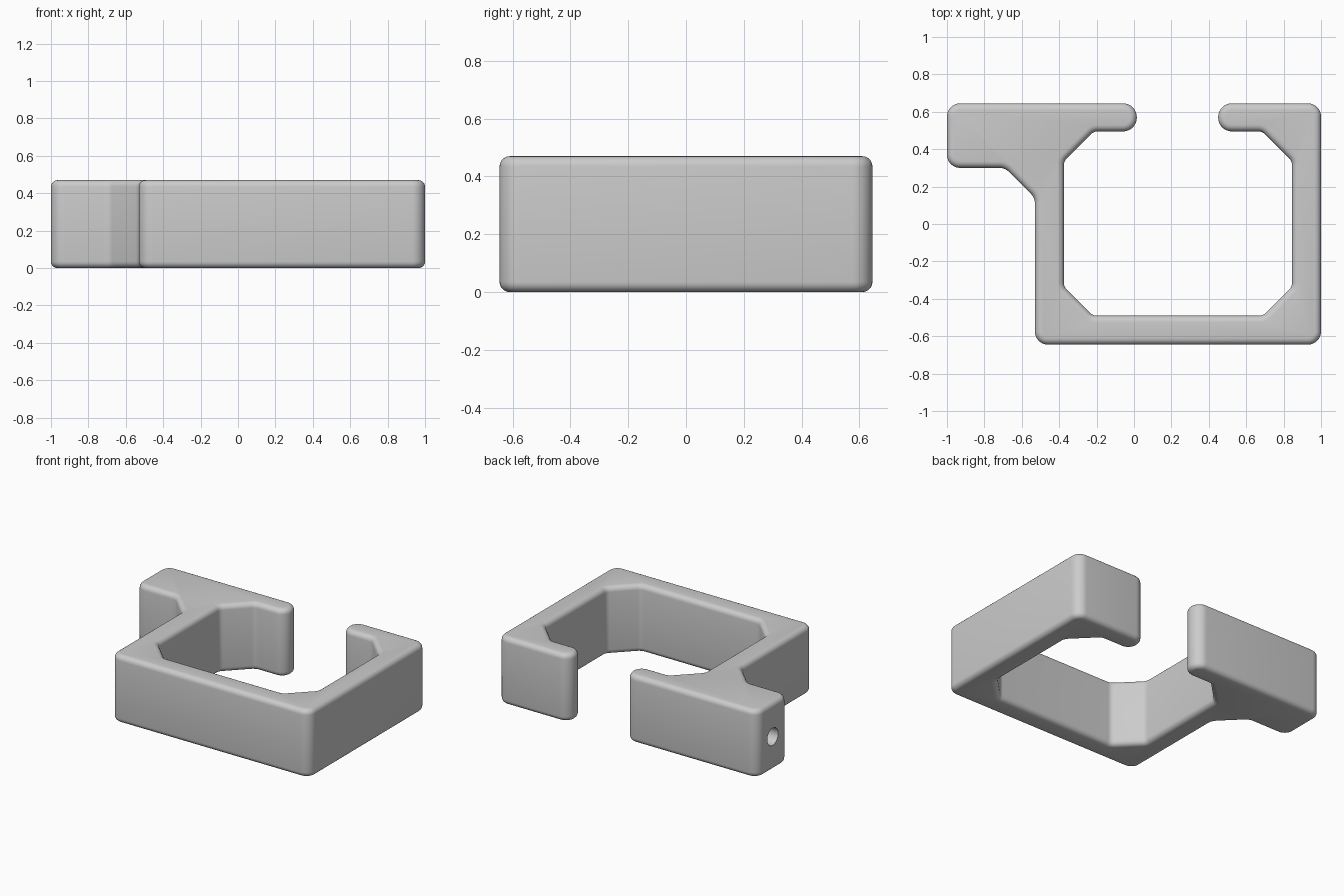
import bpy
import bmesh
import math
from mathutils import Vector

HEIGHT = 0.47
EDGE = 0.035

cube = bpy.data.objects.get("Cube")
if cube:
    bpy.data.objects.remove(cube, do_unlink=True)


def make_material(name, color):
    mat = bpy.data.materials.new(name)
    mat.use_nodes = True
    mat.diffuse_color = color
    mat.node_tree.nodes["Principled BSDF"].inputs["Base Color"].default_value = color
    return mat


def round_corners(corners, steps=8):
    """Replace each (x, y, radius) corner with a tangent arc."""
    outline = []
    count = len(corners)
    for i, (x, y, radius) in enumerate(corners):
        p = Vector((x, y))
        a = (Vector(corners[i - 1][:2]) - p).normalized()
        b = (Vector(corners[(i + 1) % count][:2]) - p).normalized()
        half = a.angle(b) / 2
        center = p + (a + b).normalized() * (radius / math.sin(half))
        start = p + a * (radius / math.tan(half)) - center
        end = p + b * (radius / math.tan(half)) - center
        sweep = start.angle_signed(end)
        for k in range(steps + 1):
            t = -sweep * k / steps
            c, s = math.cos(t), math.sin(t)
            outline.append(center + Vector((start.x * c - start.y * s,
                                            start.x * s + start.y * c)))
    return outline


# Clip outline, counter-clockwise: outer frame, arms, chamfered opening, mounting block
R, TIP, IN = 0.07, 0.073, 0.05
corners = [
    (-0.53, -0.645, R), (1, -0.645, R), (1, 0.645, R),
    (0.45, 0.645, TIP), (0.45, 0.495, TIP),
    (0.685, 0.495, IN), (0.845, 0.335, IN),
    (0.845, -0.335, IN), (0.69, -0.49, IN),
    (-0.22, -0.49, IN), (-0.375, -0.335, IN),
    (-0.375, 0.335, IN), (-0.215, 0.495, IN),
    (0.015, 0.495, TIP), (0.015, 0.645, TIP),
    (-1, 0.645, R), (-1, 0.3, R), (-0.69, 0.3, R), (-0.53, 0.14, R),
]

# Extruded body with softened top and bottom rims
bm = bmesh.new()
base = bm.faces.new([bm.verts.new((p.x, p.y, 0)) for p in round_corners(corners)])
extruded = bmesh.ops.extrude_face_region(bm, geom=[base], use_keep_orig=True)
top_verts = [v for v in extruded["geom"] if isinstance(v, bmesh.types.BMVert)]
bmesh.ops.translate(bm, verts=top_verts, vec=(0, 0, HEIGHT))
bmesh.ops.recalc_face_normals(bm, faces=bm.faces)
rims = [e for e in bm.edges if abs(e.verts[0].co.z - e.verts[1].co.z) < 0.001]
bmesh.ops.bevel(bm, geom=rims, offset=EDGE, offset_type='OFFSET', segments=5,
                profile=0.5, affect='EDGES', clamp_overlap=False)
mesh = bpy.data.meshes.new("clip_body")
bm.to_mesh(mesh)
bm.free()
mesh.materials.append(make_material("light_grey", (0.6, 0.6, 0.6, 1)))
body = bpy.data.objects.new("clip_body", mesh)
bpy.context.collection.objects.link(body)

# Blind screw hole in the end of the mounting block
bpy.ops.mesh.primitive_cylinder_add(vertices=32, radius=0.06, depth=0.8,
                                    location=(-1, 0.475, HEIGHT / 2),
                                    rotation=(0, math.pi / 2, 0))
cutter = bpy.context.object
cutter.name = "screw_hole_cutter"
cutter.hide_render = True
cut = body.modifiers.new("screw_hole", 'BOOLEAN')
cut.object = cutter
cut.operation = 'DIFFERENCE'
cut.solver = 'EXACT'

bpy.ops.object.select_all(action='DESELECT')
body.select_set(True)
bpy.context.view_layer.objects.active = body
bpy.ops.object.modifier_apply(modifier=cut.name)
bpy.data.objects.remove(cutter, do_unlink=True)
bpy.ops.object.shade_smooth_by_angle(angle=math.radians(30))
